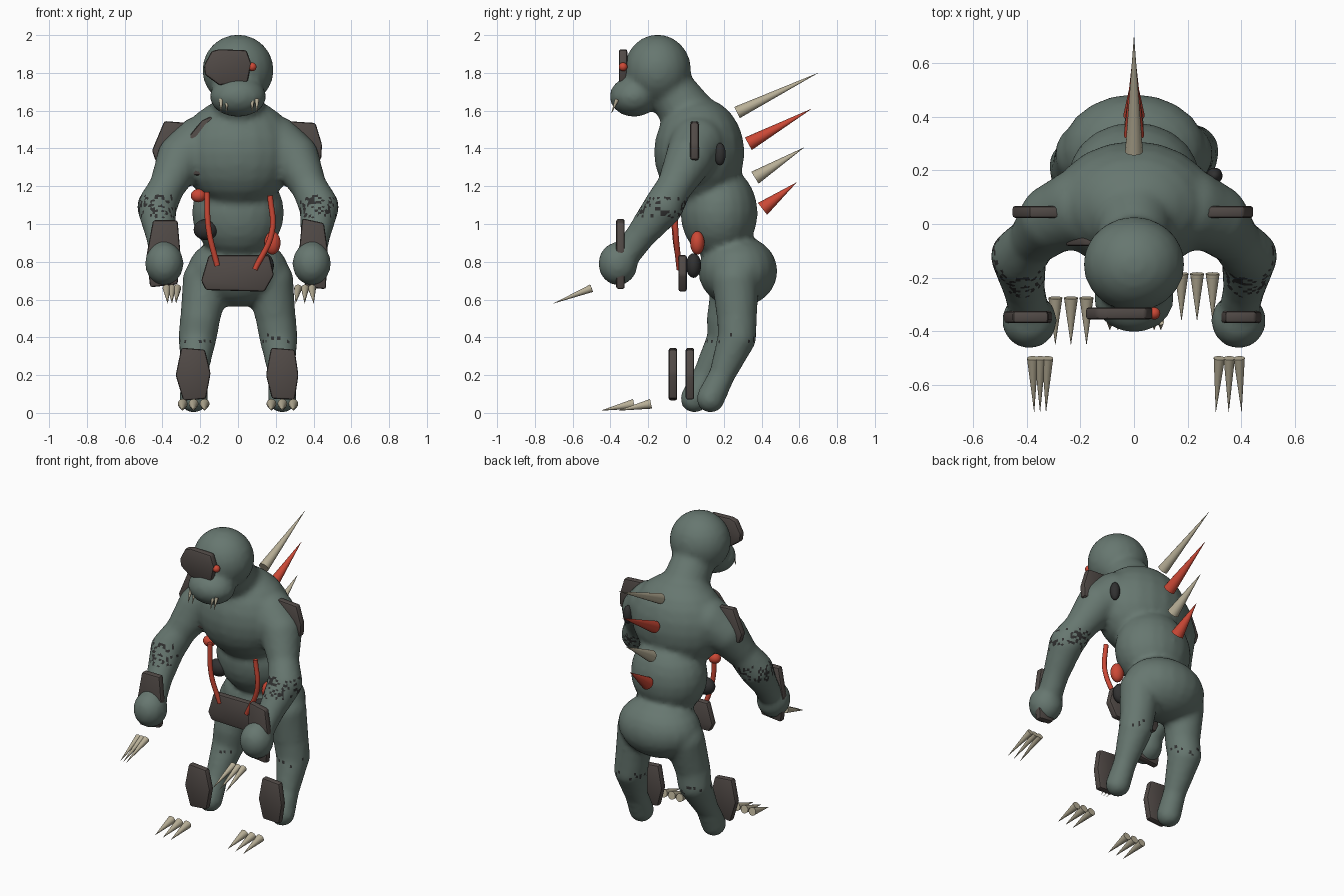
import bpy, bmesh, math, random
from mathutils import Vector, Matrix

if "Cube" in bpy.data.objects:
    bpy.data.objects.remove(bpy.data.objects["Cube"])

random.seed(4)


def material(name, rgb):
    m = bpy.data.materials.new(name)
    m.diffuse_color = (*rgb, 1)
    m.use_nodes = True
    m.node_tree.nodes["Principled BSDF"].inputs["Base Color"].default_value = m.diffuse_color
    return m


SKIN = material("grey green skin", (0.135, 0.185, 0.162))
PLATE = material("dark brown plate", (0.082, 0.068, 0.062))
RED = material("red", (0.60, 0.065, 0.036))
BONE = material("bone", (0.48, 0.43, 0.31))
DARK = material("near black", (0.03, 0.03, 0.03))

# Unit sphere reused for every rounded form
unit = bmesh.new()
bmesh.ops.create_uvsphere(unit, u_segments=20, v_segments=12, radius=1)
UNIT = bpy.data.meshes.new("unit_sphere")
unit.to_mesh(UNIT)
unit.free()


def make(name, bm, mat):
    me = bpy.data.meshes.new(name)
    bm.to_mesh(me)
    bm.free()
    me.materials.append(mat)
    for p in me.polygons:
        p.use_smooth = True
    me.set_sharp_from_angle(angle=math.radians(35))
    ob = bpy.data.objects.new(name, me)
    bpy.context.collection.objects.link(ob)
    return ob


def add_ball(bm, c, r):
    me = UNIT.copy()
    me.transform(Matrix.Translation(c) @ Matrix.Diagonal((*r, 1)))
    bm.from_mesh(me)
    bpy.data.meshes.remove(me)


def add_limb(bm, joints):
    # chain of (x, y, z, radius) joints filled with overlapping balls
    for a, b in zip(joints, joints[1:]):
        for i in range(6):
            p = Vector(a).lerp(Vector(b), i / 5)
            add_ball(bm, p[:3], (p[3],) * 3)


def ball(name, c, r, mat):
    bm = bmesh.new()
    add_ball(bm, c, r)
    make(name, bm, mat)


def spike(name, base, tip, r, mat):
    base, tip = Vector(base), Vector(tip)
    d = tip - base
    m = Matrix.Translation((base + tip) / 2) @ d.to_track_quat('Z', 'Y').to_matrix().to_4x4()
    bm = bmesh.new()
    bmesh.ops.create_cone(bm, cap_ends=True, segments=16, radius1=r, radius2=0.0005,
                          depth=d.length, matrix=m)
    make(name, bm, mat)


def plate(name, y, outline, thick=0.045):
    # bevelled slab, outline given in x and z
    bm = bmesh.new()
    f = bm.faces.new([bm.verts.new((x, y - thick / 2, z)) for x, z in outline])
    ext = bmesh.ops.extrude_face_region(bm, geom=[f], use_keep_orig=True)
    verts = [v for v in ext['geom'] if isinstance(v, bmesh.types.BMVert)]
    bmesh.ops.translate(bm, verts=verts, vec=(0, thick, 0))
    bmesh.ops.recalc_face_normals(bm, faces=bm.faces)
    bmesh.ops.bevel(bm, geom=bm.edges[:], offset=0.012, segments=2, profile=0.5,
                    affect='EDGES')
    make(name, bm, PLATE)


def tube(name, pts, r, mat):
    cu = bpy.data.curves.new(name, 'CURVE')
    cu.dimensions = '3D'
    cu.bevel_depth = r
    cu.use_fill_caps = True
    sp = cu.splines.new('BEZIER')
    sp.bezier_points.add(len(pts) - 1)
    for bp, p in zip(sp.bezier_points, pts):
        bp.co = p
        bp.handle_left_type = bp.handle_right_type = 'AUTO'
    cu.materials.append(mat)
    bpy.context.collection.objects.link(bpy.data.objects.new(name, cu))


# Body: head, torso and limbs fused into one smooth skin
bm = bmesh.new()
add_ball(bm, (0, -0.15, 1.815), (0.19, 0.178, 0.188))       # cranium
add_ball(bm, (0, -0.275, 1.675), (0.15, 0.13, 0.108))       # muzzle
add_limb(bm, [(0, -0.09, 1.72, 0.13), (0, 0.05, 1.53, 0.15)])
add_ball(bm, (0, 0.07, 1.38), (0.31, 0.24, 0.29))           # chest
add_ball(bm, (0, 0.175, 1.06), (0.245, 0.205, 0.25))        # belly
add_ball(bm, (0, 0.275, 0.75), (0.27, 0.21, 0.19))          # hips
for s in (-1, 1):
    knee_y = 0.27 if s > 0 else 0.215
    foot_y = 0.13 if s > 0 else 0.045
    add_limb(bm, [(s * 0.2, 0.06, 1.42, 0.15), (s * 0.3, 0.02, 1.35, 0.13),
                  (s * 0.375, -0.06, 1.2, 0.095), (s * 0.43, -0.12, 1.09, 0.106),
                  (s * 0.41, -0.24, 0.94, 0.08), (s * 0.39, -0.33, 0.82, 0.075)])
    add_ball(bm, (s * 0.39, -0.36, 0.79), (0.103, 0.105, 0.115))
    add_limb(bm, [(s * 0.17, 0.26, 0.7, 0.125), (s * 0.2, knee_y, 0.5, 0.107),
                  (s * 0.215, knee_y, 0.4, 0.103),
                  (s * 0.23, foot_y + 0.06, 0.2, 0.07), (s * 0.235, foot_y, 0.076, 0.076)])
body = make("body", bm, SKIN)
mod = body.modifiers.new("fuse", 'REMESH')
mod.mode = 'VOXEL'
mod.voxel_size = 0.018
mod = body.modifiers.new("soften", 'SMOOTH')
mod.factor = 0.5
mod.iterations = 5
fused = bpy.data.meshes.new_from_object(body.evaluated_get(bpy.context.evaluated_depsgraph_get()))
body.modifiers.clear()
body.data = fused
fused.materials.clear()
fused.materials.append(SKIN)
fused.materials.append(DARK)
# dark speckles around elbows and knees
for p in fused.polygons:
    x, y, z = p.center
    p.use_smooth = True
    elbow = abs(x) > 0.33 and abs(z - 1.09) < 0.06 and random.random() < 0.3
    knee = abs(x) > 0.1 and abs(z - 0.39) < 0.025 and random.random() < 0.12
    p.material_index = 1 if elbow or knee else 0

# Armour plates
plate("eye_plate", -0.333, [(-0.14, 1.915), (-0.1, 1.925), (0.045, 1.92), (0.07, 1.85),
                            (0.05, 1.75), (-0.1, 1.735), (-0.175, 1.79), (-0.18, 1.84)])
plate("left_shoulder_plate", 0.045, [(-0.39, 1.545), (-0.265, 1.535), (-0.265, 1.38),
                                     (-0.32, 1.32), (-0.435, 1.33), (-0.455, 1.39)])
plate("right_shoulder_plate", 0.045, [(0.255, 1.545), (0.41, 1.535), (0.445, 1.42),
                                      (0.44, 1.34), (0.32, 1.32), (0.26, 1.4)])
plate("left_forearm_plate", -0.347, [(-0.45, 1.02), (-0.32, 1.02), (-0.305, 0.85),
                                     (-0.32, 0.68), (-0.465, 0.665), (-0.485, 0.83)])
plate("right_forearm_plate", -0.347, [(0.34, 1.03), (0.455, 1.005), (0.475, 0.86),
                                      (0.465, 0.655), (0.36, 0.665), (0.32, 0.82)])
plate("belt_plate", -0.018, [(-0.155, 0.835), (0.165, 0.835), (0.19, 0.73),
                             (0.14, 0.642), (-0.17, 0.65), (-0.195, 0.7)])
plate("left_shin_guard", -0.069, [(-0.3, 0.345), (-0.175, 0.335), (-0.145, 0.21),
                                  (-0.17, 0.075), (-0.29, 0.065), (-0.33, 0.2)])
plate("right_shin_guard", 0.021, [(0.175, 0.345), (0.3, 0.335), (0.32, 0.2),
                                  (0.3, 0.07), (0.18, 0.075), (0.148, 0.2)])
plate("chest_plate", -0.06, [(-0.14, 1.57), (-0.19, 1.55), (-0.255, 1.47), (-0.25, 1.26),
                             (-0.1, 1.25), (-0.05, 1.4)])

# Eye, growths and hanging cords
ball("eye", (0.075, -0.333, 1.832), (0.023,) * 3, RED)
ball("red_growth", (0.182, 0.06, 0.9), (0.043, 0.038, 0.062), RED)
ball("small_red_growth", (-0.21, 0.0, 1.15), (0.04, 0.035, 0.035), RED)
ball("dark_growth", (-0.17, 0.04, 0.97), (0.065, 0.05, 0.055), DARK)
ball("lower_dark_growth", (0.14, 0.04, 0.78), (0.05, 0.04, 0.065), DARK)
ball("side_growth", (0.3, 0.18, 1.37), (0.03, 0.03, 0.06), DARK)
tube("left_cord", [(-0.165, -0.06, 1.17), (-0.155, -0.06, 0.97), (-0.11, -0.035, 0.78)], 0.015, RED)
tube("right_cord", [(0.17, -0.06, 1.15), (0.18, -0.055, 0.96), (0.09, -0.035, 0.76)], 0.015, RED)

# Back spikes: base y, z, tip y, z, radius, colour
for i, (y0, z0, y1, z1, r, mat) in enumerate([
        (0.27, 1.59, 0.70, 1.80, 0.033, BONE), (0.33, 1.425, 0.665, 1.61, 0.038, RED),
        (0.365, 1.245, 0.625, 1.405, 0.037, BONE), (0.405, 1.08, 0.585, 1.22, 0.04, RED)]):
    spike(f"back_spike_{i + 1}", (0, y0, z0), (0, y1, z1), r, mat)

# Claws and teeth
for i in (-1, 0, 1):
    spike("left_hand_claw", (-0.35 + i * 0.028, -0.5, 0.66), (-0.35 + i * 0.022, -0.7, 0.58), 0.021, BONE)
    spike("right_hand_claw", (0.355 + i * 0.037, -0.5, 0.66), (0.353 + i * 0.048, -0.7, 0.58), 0.021, BONE)
    for s, y, side in ((-1, -0.275, "left"), (1, -0.185, "right")):
        x = s * 0.235 + i * 0.058
        spike(f"{side}_foot_claw", (x, y, 0.048), (x, y - 0.175, 0.012), 0.026, BONE)
for x in (-0.09, -0.06, 0.075, 0.1):
    spike("tooth", (x, -0.365, 1.66), (x, -0.395, 1.585), 0.012, BONE)
bpy.data.meshes.remove(UNIT)
